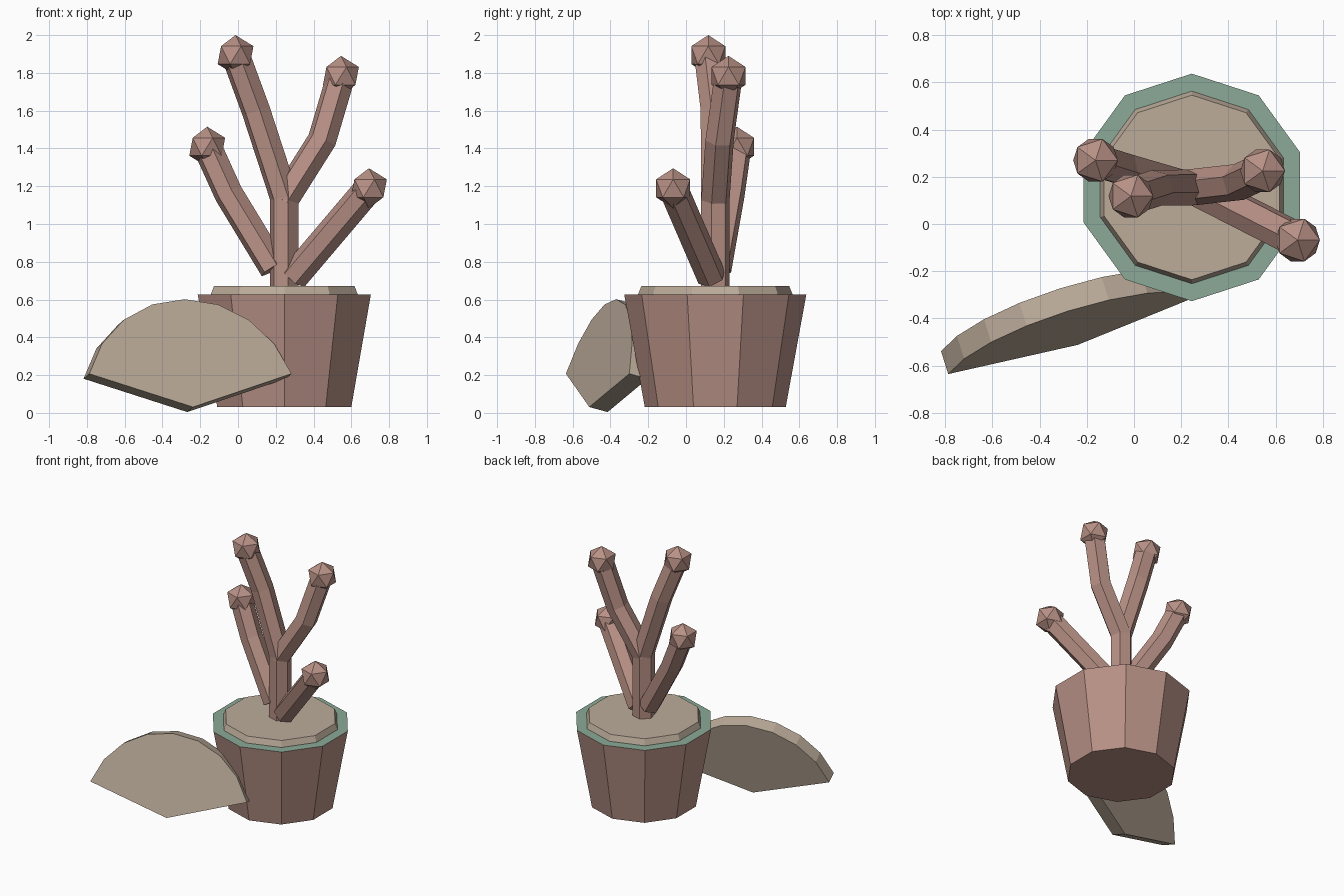
import bpy, bmesh, math
from mathutils import Vector

if "Cube" in bpy.data.objects:
    bpy.data.objects.remove(bpy.data.objects["Cube"])


def material(name, rgb):
    lin = [((c / 255 + 0.055) / 1.055) ** 2.4 for c in rgb]
    m = bpy.data.materials.new(name)
    m.diffuse_color = (*lin, 1)
    m.use_nodes = True
    m.node_tree.nodes["Principled BSDF"].inputs["Base Color"].default_value = m.diffuse_color
    return m


brown = material("dusty_brown", (184, 145, 134))
tan = material("sand_tan", (188, 172, 154))
green = material("sage_green", (139, 170, 152))


def finish(name, bm, *mats):
    bmesh.ops.recalc_face_normals(bm, faces=bm.faces)
    me = bpy.data.meshes.new(name)
    bm.to_mesh(me)
    bm.free()
    for m in mats:
        me.materials.append(m)
    ob = bpy.data.objects.new(name, me)
    bpy.context.collection.objects.link(ob)
    return ob


def loft(bm, rings):
    """Join equal rings of points into a closed solid."""
    vs = [[bm.verts.new(p) for p in r] for r in rings]
    n = len(vs[0])
    for a, b in zip(vs, vs[1:]):
        for i in range(n):
            j = (i + 1) % n
            bm.faces.new((a[i], a[j], b[j], b[i]))
    bm.faces.new(vs[0][::-1])
    bm.faces.new(vs[-1])


def ring(c, r, n, start):
    return [Vector((c[0] + r * math.cos(start + math.tau * i / n),
                    c[1] + r * math.sin(start + math.tau * i / n), c[2])) for i in range(n)]


CX, CY = 0.245, 0.155

# Ten-sided tapered pot with a green top face
bm = bmesh.new()
loft(bm, [ring((CX, CY, 0.03), 0.373, 10, math.pi / 2),
          ring((CX, CY, 0.627), 0.482, 10, math.pi / 2)])
pot = finish("pot", bm, brown, green)
for f in pot.data.polygons:
    f.material_index = 1 if f.normal.z > 0.5 else 0

# Soil disc
bm = bmesh.new()
loft(bm, [ring((CX, CY, 0.6), 0.408, 10, math.pi / 2),
          ring((CX, CY, 0.63), 0.408, 10, math.pi / 2),
          ring((CX, CY, 0.672), 0.391, 10, math.pi / 2)])
finish("soil", bm, tan)


# Six-sided mitred branches, each with a faceted bud at the tip
def branch(name, pts, r=0.078):
    pts = [Vector(p) for p in pts]
    dirs = [(b - a).normalized() for a, b in zip(pts, pts[1:])]
    q = Vector((0, 0, 1)).rotation_difference(dirs[0])
    rings = [[pts[0] + q @ p for p in ring((0, 0, 0), r, 6, math.radians(45))]]
    for i, d in enumerate(dirs):
        nxt = dirs[min(i + 1, len(dirs) - 1)]
        n = (d + nxt).normalized()
        rings.append([p + d * ((pts[i + 1] - p).dot(n) / d.dot(n)) for p in rings[-1]])
    bm = bmesh.new()
    loft(bm, rings)
    finish(name, bm, brown)
    bm = bmesh.new()
    bmesh.ops.create_icosphere(bm, subdivisions=1, radius=0.106)
    bmesh.ops.translate(bm, verts=bm.verts, vec=pts[-1])
    finish(name + "_bud", bm, brown)


branch("trunk", [(CX, CY, 0.625), (CX, CY, 1.14), (0.095, 0.153, 1.6), (-0.013, 0.118, 1.894)])
branch("upper_right_branch", [(0.24, CY, 1.12), (0.445, 0.178, 1.445), (0.545, 0.225, 1.784)])
branch("lower_left_branch", [(0.19, 0.165, 0.765), (-0.05, 0.235, 1.16), (-0.163, 0.27, 1.409)])
branch("lower_right_branch", [(0.295, 0.135, 0.72), (0.693, -0.068, 1.189)])

# Fan-shaped slab leaning on the pot: a 144 degree sector
apex = Vector((-0.238, -0.512, 0.031))
side = Vector((0.954, 0.299, 0)).normalized()
back = Vector((-0.289, 0.923, -0.253)).normalized()
up = side.cross(back)
front = [apex]
for i in range(9):
    a = math.radians(18 + 18 * i)
    front.append(apex + 0.59 * (side * math.cos(a) + up * math.sin(a)))
bm = bmesh.new()
loft(bm, [front, [p + back * 0.105 for p in front]])
finish("fan_slab", bm, tan)
